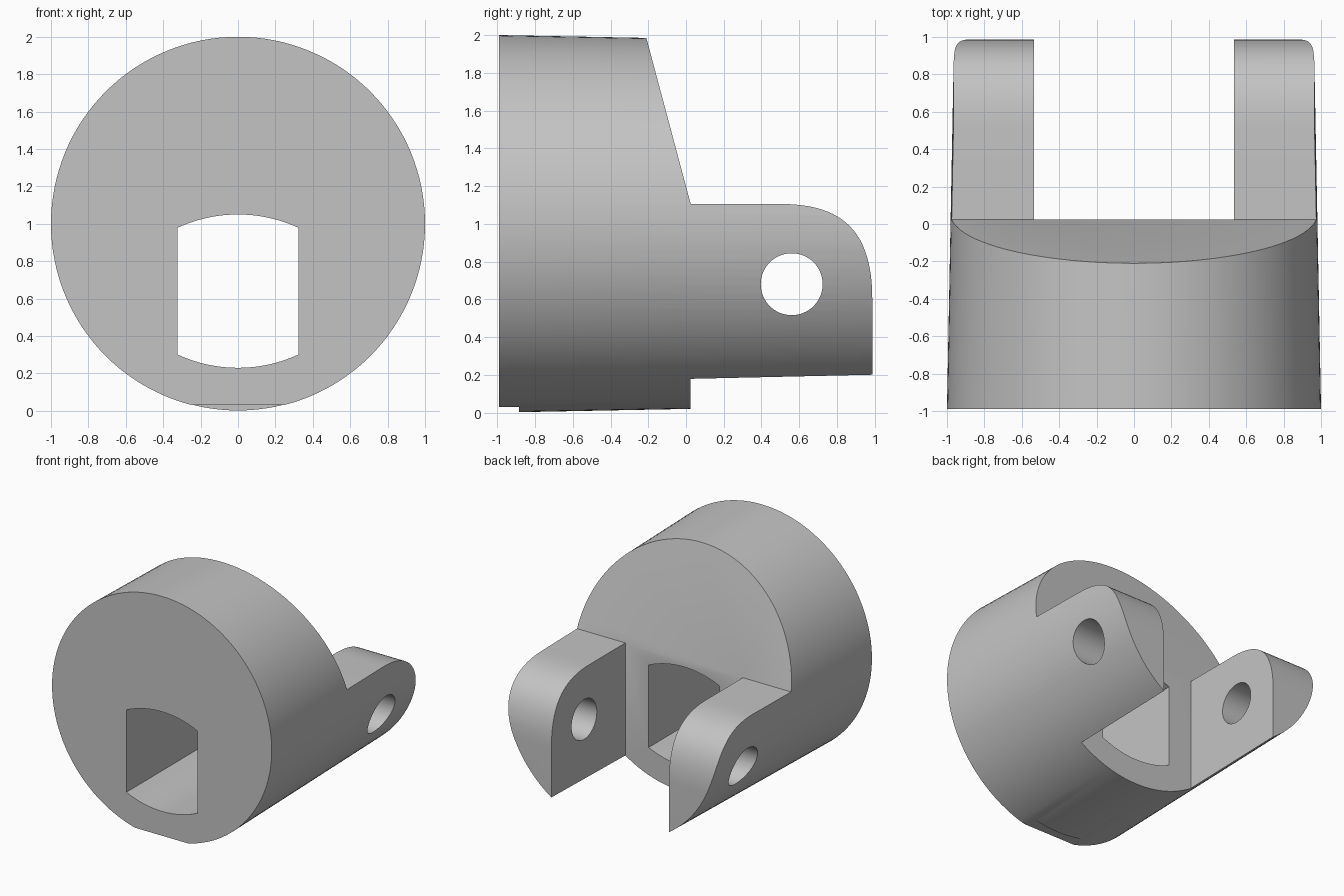
import bpy, bmesh, math
from mathutils import Vector, Matrix

cube = bpy.data.objects.get("Cube")
if cube:
    bpy.data.objects.remove(cube, do_unlink=True)

FRONT, BACK, STEP = -0.99, 0.987, 0.025


def add_object(name, bm):
    bmesh.ops.recalc_face_normals(bm, faces=bm.faces)
    mesh = bpy.data.meshes.new(name)
    bm.to_mesh(mesh)
    bm.free()
    obj = bpy.data.objects.new(name, mesh)
    bpy.context.collection.objects.link(obj)
    return obj


def prism(name, points, offset):
    """Extrude a closed outline of 3D points along an offset."""
    bm = bmesh.new()
    face = bm.faces.new([bm.verts.new(p) for p in points])
    made = bmesh.ops.extrude_face_region(bm, geom=[face])["geom"]
    moved = [v for v in made if isinstance(v, bmesh.types.BMVert)]
    bmesh.ops.translate(bm, verts=moved, vec=offset)
    return add_object(name, bm)


def box(name, low, high):
    x0, y0, z0 = low
    x1, y1, z1 = high
    return prism(name, [(x0, y0, z0), (x1, y0, z0), (x1, y1, z0), (x0, y1, z0)],
                 (0, 0, z1 - z0))


def combine(target, tool, operation):
    mod = target.modifiers.new("cut", "BOOLEAN")
    mod.operation, mod.object, mod.solver = operation, tool, "EXACT"
    bpy.ops.object.select_all(action="DESELECT")
    bpy.context.view_layer.objects.active = target
    target.select_set(True)
    bpy.ops.object.modifier_apply(modifier=mod.name)
    bpy.data.objects.remove(tool, do_unlink=True)


def arc(center_z, radius, half_width, side, steps=16):
    """Shallow arc across the key opening, running from -x to +x."""
    xs = [half_width * (2 * i / steps - 1) for i in range(steps + 1)]
    return [(x, FRONT - 0.2, center_z + side * math.sqrt(radius**2 - x * x)) for x in xs]


# Slightly tapered round body, running front to back
bm = bmesh.new()
bmesh.ops.create_cone(bm, cap_ends=True, segments=128, radius1=1.0, radius2=0.962,
                      depth=BACK - FRONT)
bmesh.ops.transform(bm, verts=bm.verts, matrix=Matrix.Translation(
    (0, (FRONT + BACK) / 2, 1)) @ Matrix.Rotation(-math.pi / 2, 4, "X"))
body = add_object("clevis_body", bm)

# Side profile: sloped back, level ears and rounded ear tips
top, low = 1.105, 0.6
p0, p3 = Vector((0.5, top)), Vector((BACK, low))
p1, p2 = Vector((0.84, top)), Vector((BACK, 0.952))
curve = []
for i in range(25):
    t = i / 24
    s = 1 - t
    curve.append(s**3 * p0 + 3 * s * s * t * p1 + 3 * s * t * t * p2 + t**3 * p3)
# Extend the tip past the cone end so the faces do not coincide
curve[-1].y = low
profile = [(FRONT - 0.1, -0.2), (FRONT - 0.1, 2.2), (-0.268, 2.2), (-0.21, 1.985),
           (STEP, top)] + [tuple(p) for p in curve] + [(BACK, -0.2)]
side = prism("side_profile", [(-1.2, y, z) for y, z in profile], (2.4, 0, 0))
combine(body, side, "INTERSECT")

# Gap between the two ears
combine(body, box("ear_gap", (-0.535, STEP, -0.3), (0.535, 1.3, 1.3)), "DIFFERENCE")

# Arched opening through the body
outline = arc(1.0, 0.77, 0.323, -1) + arc(0.28, 0.77, 0.323, 1)[::-1]
combine(body, prism("opening", outline, (0, 1.6, 0)), "DIFFERENCE")

# Pin hole through both ears
ring = [2 * math.pi * i / 64 for i in range(64)]
pin = [(-1.3, 0.56 + 0.164 * math.cos(a), 0.68 + 0.164 * math.sin(a)) for a in ring]
combine(body, prism("pin_hole", pin, (2.6, 0, 0)), "DIFFERENCE")

# Small flat notch under the front rim
combine(body, box("rim_notch", (-0.5, -1.2, -0.2), (0.5, -0.885, 0.03)), "DIFFERENCE")

# One plain grey
grey = bpy.data.materials.new("plain_grey")
grey.use_nodes = True
color = (0.55, 0.55, 0.55, 1)
grey.diffuse_color = color
grey.node_tree.nodes["Principled BSDF"].inputs["Base Color"].default_value = color
body.data.materials.clear()
body.data.materials.append(grey)

bpy.ops.object.select_all(action="DESELECT")
body.select_set(True)
bpy.context.view_layer.objects.active = body
bpy.ops.object.shade_smooth_by_angle(angle=math.radians(25))
